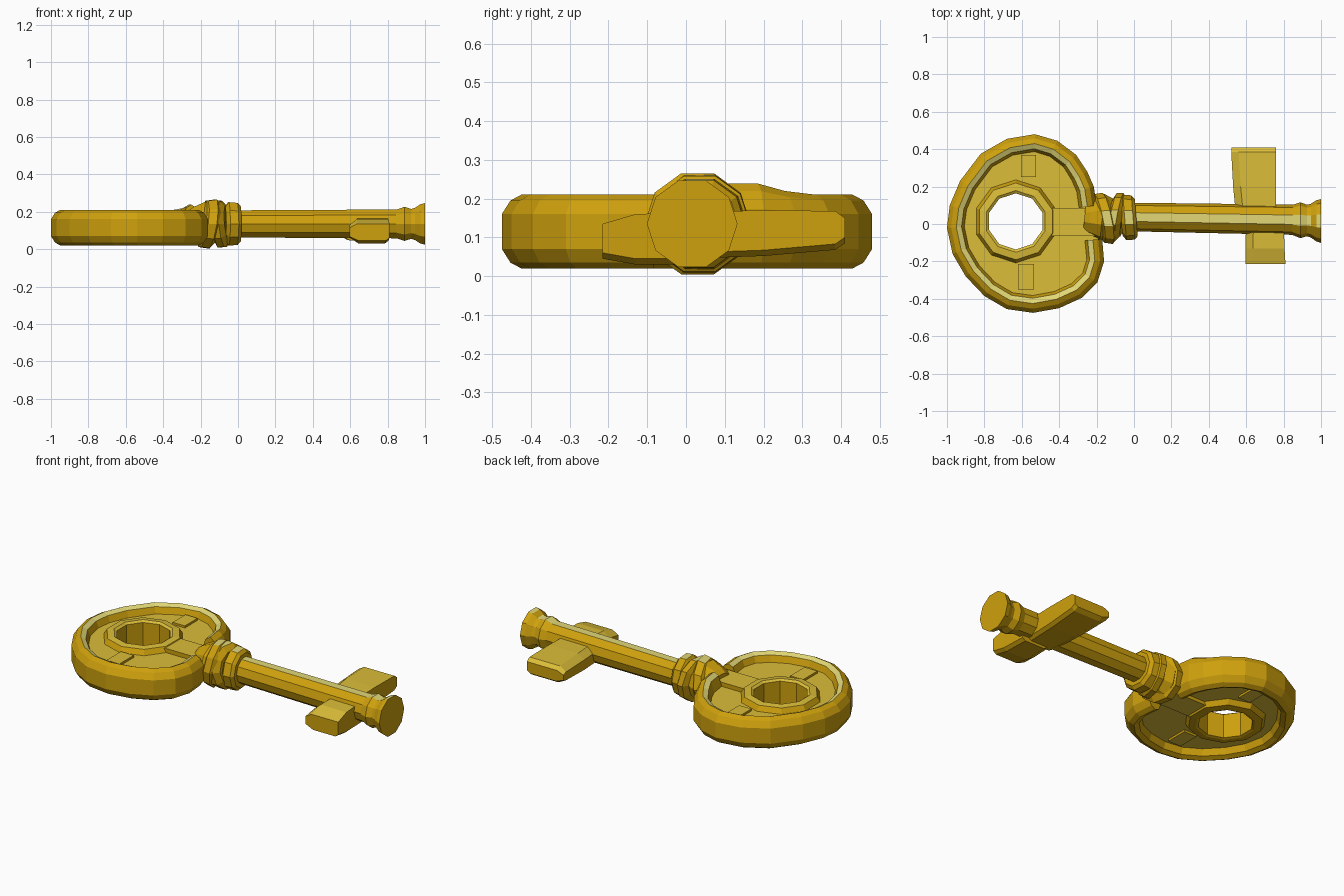
import bpy, bmesh, math
from mathutils import Vector

if "Cube" in bpy.data.objects:
    bpy.data.objects.remove(bpy.data.objects["Cube"])


def material(name, rgb):
    m = bpy.data.materials.new(name)
    m.diffuse_color = (*rgb, 1)
    m.use_nodes = True
    m.node_tree.nodes["Principled BSDF"].inputs["Base Color"].default_value = m.diffuse_color
    return m


GOLD = material("gold", (0.62, 0.355, 0.004))
PALE = material("pale_gold", (0.71, 0.51, 0.04))
LIGHT = material("light_gold", (0.76, 0.68, 0.18))


def loft(name, rings, mats=(GOLD,), rule=None, loop=False):
    """Skin a row of equal point rings; cap the ends unless it loops."""
    bm = bmesh.new()
    vs = [[bm.verts.new(p) for p in r] for r in rings]
    n = len(vs[0])
    pairs = list(zip(vs, vs[1:])) + ([(vs[-1], vs[0])] if loop else [])
    for a, b in pairs:
        for i in range(n):
            bm.faces.new((a[i], a[(i + 1) % n], b[(i + 1) % n], b[i]))
    if not loop:
        bm.faces.new(vs[0])
        bm.faces.new(vs[-1])
    bm.faces.index_update()
    bmesh.ops.recalc_face_normals(bm, faces=bm.faces)
    bm.normal_update()
    if rule:
        for f in bm.faces:
            f.material_index = rule(f)
    me = bpy.data.meshes.new(name)
    bm.to_mesh(me)
    bm.free()
    for m in mats:
        me.materials.append(m)
    ob = bpy.data.objects.new(name, me)
    bpy.context.collection.objects.link(ob)
    return ob


def turned(name, profile, cy=(0.035, 0.035), shear=(0, 0), sides=10, **kw):
    """Part turned about the x axis; the centre drifts in y, rings may tilt."""
    x0, x1 = profile[0][0], profile[-1][0]
    rings = []
    for x, r in profile:
        c = cy[0] + (cy[1] - cy[0]) * (x - x0) / (x1 - x0)
        ring = []
        for i in range(sides):
            a = 2 * math.pi * (i + 0.5) / sides + math.pi / 2
            dy, dz = r * math.cos(a), r * math.sin(a)
            ring.append((x + shear[0] * dy + shear[1] * dz, c + dy, 0.135 + dz))
        rings.append(ring)
    return loft(name, rings, **kw)


def box(name, x0, x1, y0, y1, z0, z1, **kw):
    return loft(name, [[(x, y0, z0), (x, y1, z0), (x, y1, z1), (x, y0, z1)]
                       for x in (x0, x1)], **kw)


# Bow outline, counter-clockwise from the neck
OUT = [Vector(p) for p in (
    (-0.20, 0.10), (-0.215, 0.20), (-0.25, 0.28), (-0.31, 0.37), (-0.41, 0.445),
    (-0.53, 0.48), (-0.68, 0.455), (-0.82, 0.375), (-0.93, 0.23), (-0.985, 0.10),
    (-1.0, -0.02), (-0.97, -0.16), (-0.90, -0.28), (-0.80, -0.385), (-0.68, -0.455),
    (-0.54, -0.475), (-0.40, -0.45), (-0.28, -0.395), (-0.195, -0.31),
    (-0.16, -0.20), (-0.17, -0.08))]


def inward(i):
    t = (OUT[min(i + 1, len(OUT) - 1)] - OUT[max(i - 1, 0)]).normalized()
    return Vector((-t.y, t.x))


# Rounded rim swept along the outline, a little taller near the neck on top
half = [(0.0, 0.045), (0.022, 0.08), (0.05, 0.095), (0.078, 0.082), (0.095, 0.04)]
section = half + [(d, -z) for d, z in reversed(half)]
rings = []
for i, p in enumerate(OUT):
    lift = (1.3, 1.3, 1.1)[i] if i < 3 else 1
    rings.append([(p.x + inward(i).x * d, p.y + inward(i).y * d,
                   0.115 + z * (lift if z > 0 else 1)) for d, z in section])


def rim_rule(f):
    """Light band on the inner top chamfer only."""
    return int(f.index % len(section) == 2 and f.normal.z > 0.4)


loft("bow_rim", rings, (GOLD, LIGHT), rim_rule)

# Recessed plate with the round hole left open
HC, SIDES = Vector((-0.632, 0.014)), 10


def circle(r):
    return [HC + Vector((math.cos(a), math.sin(a))) * r
            for a in (2 * math.pi * (k + 0.5) / SIDES for k in range(SIDES))]


cu = bpy.data.curves.new("bow_plate", 'CURVE')
cu.dimensions, cu.fill_mode, cu.extrude = '2D', 'BOTH', 0.045
edge = [p + inward(i) * 0.07 for i, p in enumerate(OUT)]
edge += [Vector((-0.19, -0.09)), Vector((-0.19, 0.09))]
for pts in (edge, circle(0.18)):
    s = cu.splines.new('POLY')
    s.points.add(len(pts) - 1)
    for sp, p in zip(s.points, pts):
        sp.co = (p.x, p.y, 0, 1)
    s.use_cyclic_u = True
tmp = bpy.data.objects.new("plate_curve", cu)
bpy.context.collection.objects.link(tmp)
bpy.context.view_layer.update()
me = bpy.data.meshes.new_from_object(
    tmp.evaluated_get(bpy.context.evaluated_depsgraph_get()))
bpy.data.objects.remove(tmp)
me.materials.clear()
me.materials.append(PALE)
plate = bpy.data.objects.new("bow_plate", me)
plate.location.z = 0.115
bpy.context.collection.objects.link(plate)

# Collar around the hole
loft("hole_ring", [[(p.x, p.y, z) for p in circle(r)] for r, z in (
    (0.15, 0.04), (0.15, 0.185), (0.165, 0.195), (0.205, 0.19), (0.225, 0.155),
    (0.225, 0.075), (0.205, 0.04), (0.165, 0.035))],
    (GOLD, PALE), lambda f: int(f.normal.z > 0.5), loop=True)

# Bridge from hole ring to neck, and the small raised tabs on the plate
top_pale = dict(mats=(GOLD, PALE), rule=lambda f: int(abs(f.normal.z) > 0.6))
box("neck_bridge", -0.44, -0.19, -0.065, 0.085, 0.05, 0.185, **top_pale)
box("upper_tab", -0.605, -0.525, 0.25, 0.37, 0.057, 0.173, **top_pale)
box("lower_tab", -0.62, -0.535, -0.35, -0.215, 0.057, 0.173, **top_pale)

# Twisted neck rings
neck = dict(mats=(GOLD, LIGHT), rule=lambda f: int(f.normal.z > 0.93))
turned("neck_base", [(-0.265, 0.075), (-0.235, 0.095), (-0.17, 0.125), (-0.12, 0.10)],
       shear=(0.1, 0), **neck)
turned("neck_ring_left", [(-0.20, 0.10), (-0.185, 0.13), (-0.14, 0.137), (-0.11, 0.10)],
       cy=(0.03, 0.03), shear=(-0.2, 0.15), **neck)
turned("neck_ring_middle", [(-0.13, 0.10), (-0.115, 0.132), (-0.08, 0.13), (-0.055, 0.10)],
       cy=(0.035, 0.035), shear=(0.18, -0.1), **neck)
turned("neck_ring_right", [(-0.07, 0.095), (-0.05, 0.122), (-0.005, 0.118), (0.012, 0.10)],
       shear=(-0.08, 0), **neck)

# Shaft with a light strip on top, then the flared tip
turned("shaft", [(-0.06, 0.076), (0.45, 0.079), (0.9, 0.081)], cy=(0.038, 0.022),
       mats=(GOLD, LIGHT), rule=lambda f: int(f.normal.z > 0.9))
turned("shaft_tip", [(0.84, 0.078), (0.89, 0.096), (0.925, 0.084), (0.945, 0.09),
                     (0.975, 0.11), (1.0, 0.117)], cy=(0.022, 0.016),
       shear=(0, 0), **neck)


# Key bits: tapered blocks with a chamfered left edge
def bit(name, ends):
    rings = []
    for x0, x1, y, z0, z1 in ends:
        m = 0.25 * (z1 - z0)
        rings.append([(x0, y, z0 + m), (x0 + 0.05, y, z0), (x1 - 0.02, y, z0),
                      (x1, y, z0 + 0.015), (x1, y, z1), (x0 + 0.04, y, z1),
                      (x0, y, z1 - m)])
    loft(name, rings, (GOLD, PALE), lambda f: int(f.normal.z > 0.6))


bit("upper_bit", [(0.55, 0.76, 0.0, 0.045, 0.165), (0.53, 0.76, 0.20, 0.052, 0.17),
                  (0.52, 0.76, 0.385, 0.068, 0.168), (0.52, 0.76, 0.41, 0.085, 0.15)])
bit("lower_bit", [(0.60, 0.80, 0.02, 0.03, 0.165), (0.595, 0.805, -0.13, 0.03, 0.16),
                  (0.595, 0.81, -0.215, 0.045, 0.135)])
